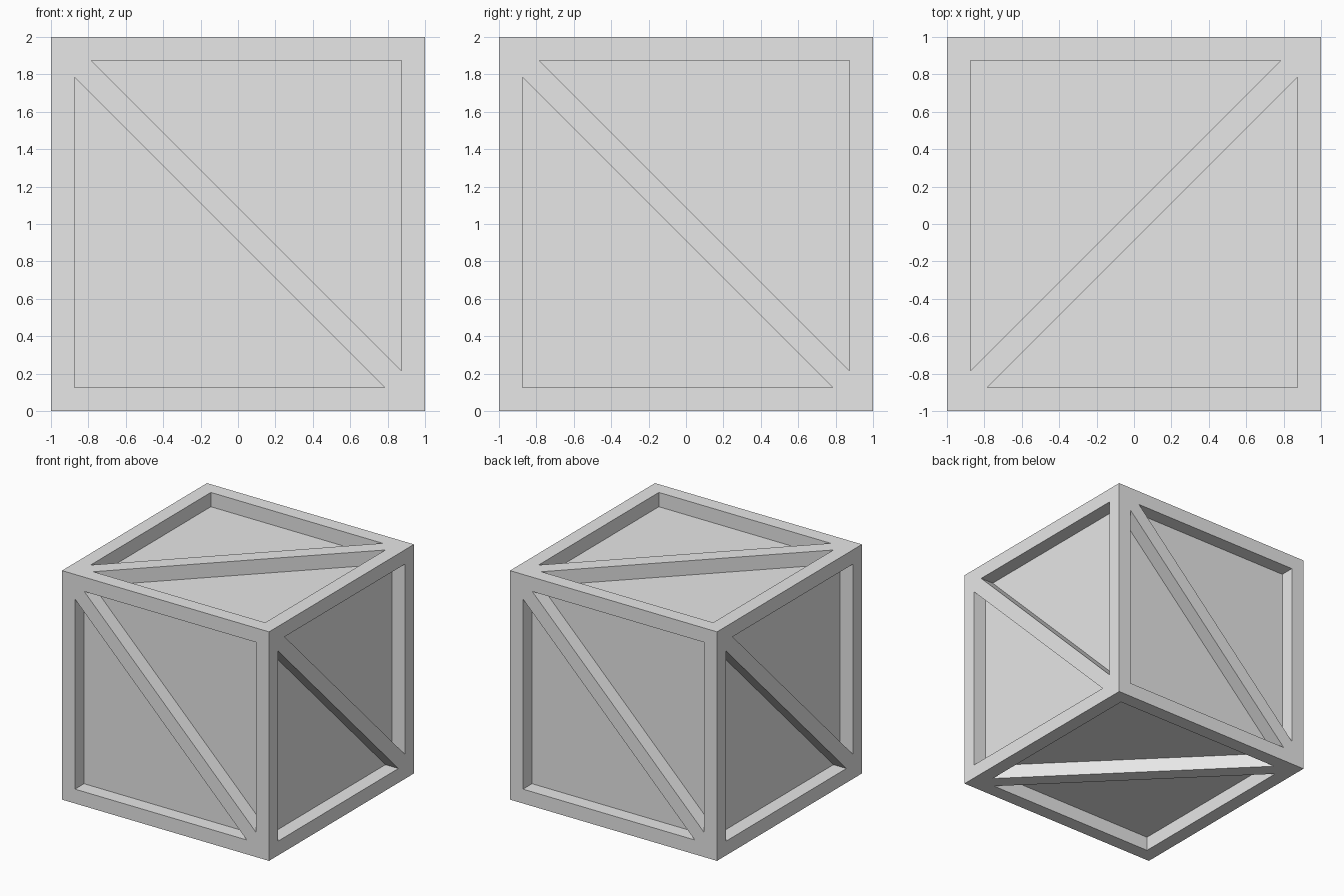
import bpy, bmesh
from math import pi
from mathutils import Matrix, Vector

default_cube = bpy.data.objects.get("Cube")
if default_cube:
    bpy.data.objects.remove(default_cube, do_unlink=True)

HALF = 1.0       # half the crate's width
BORDER = 0.125   # width of the frame boards
DEPTH = 0.125    # how far the panels sit behind the frame
TIP = 0.785      # where the triangular panels meet the frame beside the brace

grey = bpy.data.materials.new("light grey")
grey.use_nodes = True
grey.diffuse_color = (0.8, 0.8, 0.8, 1)
grey.node_tree.nodes["Principled BSDF"].inputs["Base Color"].default_value = (0.8, 0.8, 0.8, 1)


def add_side(bm, turn):
    """One crate side: flat frame, diagonal brace and two sunken triangles."""
    def points(pairs, height=HALF):
        return [bm.verts.new(turn @ Vector((u, v, height))) for u, v in pairs]

    inner = HALF - BORDER
    low_tri = [(-inner, -inner), (TIP, -inner), (-inner, TIP)]
    high_tri = [(-u, -v) for u, v in low_tri]
    a, b, c, d = points([(-HALF, -HALF), (HALF, -HALF), (HALF, HALF), (-HALF, HALF)])
    low, high = points(low_tri), points(high_tri)

    # Frame boards
    bm.faces.new((a, b, low[1], low[0]))
    bm.faces.new((d, a, low[0], low[2]))
    bm.faces.new((c, d, high[1], high[0]))
    bm.faces.new((b, c, high[0], high[2]))
    # Diagonal brace
    bm.faces.new((b, high[2], high[1], d, low[2], low[1]))
    # Sunken panels and their walls
    for rim, outline in ((low, low_tri), (high, high_tri)):
        floor = points(outline, HALF - DEPTH)
        bm.faces.new(floor)
        for i in range(3):
            j = (i + 1) % 3
            bm.faces.new((rim[i], rim[j], floor[j], floor[i]))


bm = bmesh.new()
quarter = Matrix.Rotation(pi / 2, 3, 'Z')

# Four upright sides, then the top and the bottom
for k in range(4):
    add_side(bm, Matrix.Rotation(k * pi / 2, 3, 'Z') @ Matrix.Rotation(pi / 2, 3, 'X'))
add_side(bm, quarter)
add_side(bm, quarter @ Matrix.Rotation(pi, 3, 'X'))

bmesh.ops.remove_doubles(bm, verts=bm.verts, dist=0.0001)
bmesh.ops.recalc_face_normals(bm, faces=bm.faces)
bmesh.ops.translate(bm, verts=bm.verts, vec=(0, 0, HALF))

mesh = bpy.data.meshes.new("crate")
bm.to_mesh(mesh)
bm.free()
mesh.materials.append(grey)
crate = bpy.data.objects.new("crate", mesh)
bpy.context.collection.objects.link(crate)
